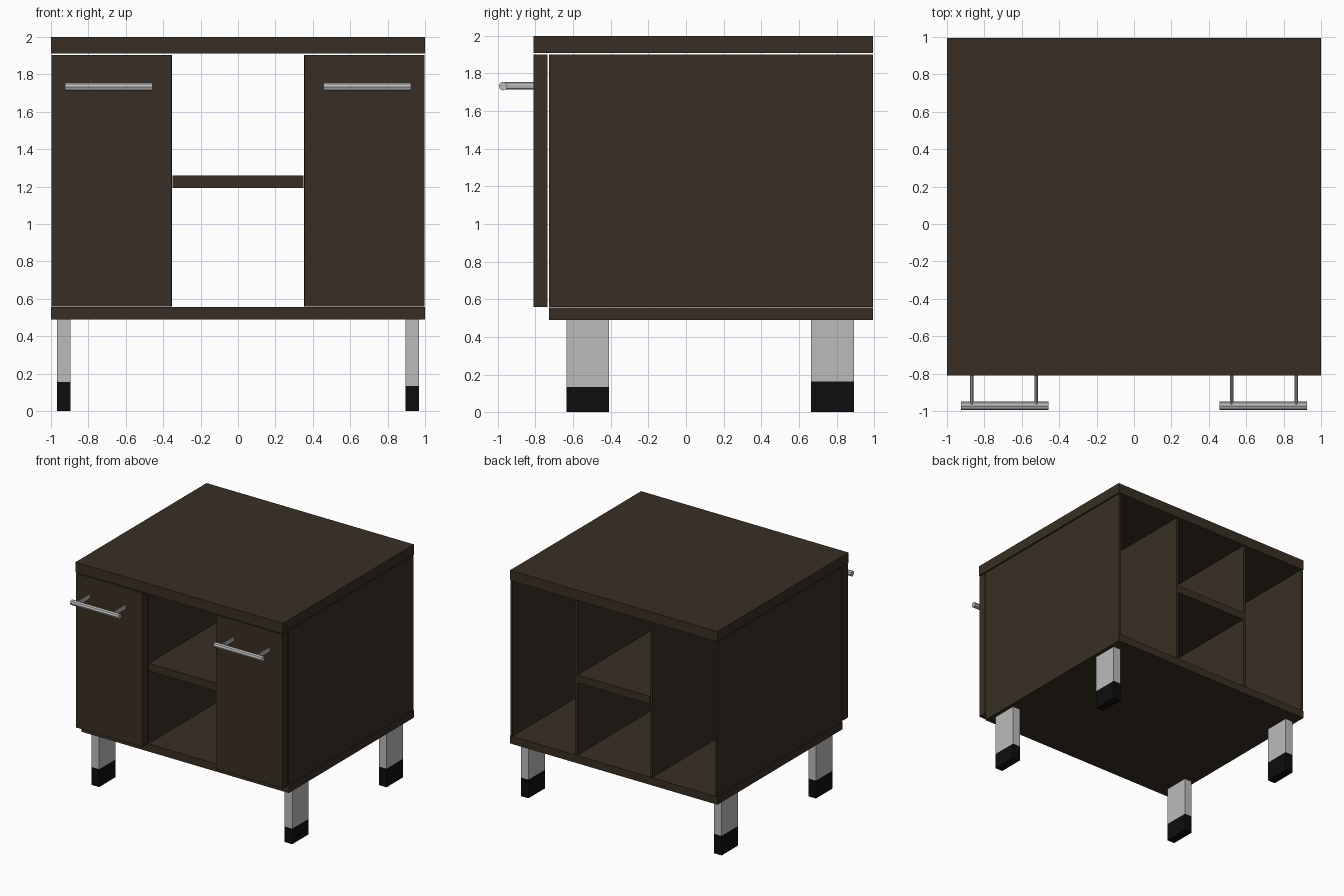
import bpy, bmesh, math
from mathutils import Matrix

if "Cube" in bpy.data.objects:
    bpy.data.objects.remove(bpy.data.objects["Cube"])

def material(name, rgb):
    m = bpy.data.materials.new(name)
    m.diffuse_color = (*rgb, 1)
    m.use_nodes = True
    m.node_tree.nodes["Principled BSDF"].inputs["Base Color"].default_value = m.diffuse_color
    return m

wood = material("dark brown wood", (0.040, 0.028, 0.018))
steel = material("light grey metal", (0.50, 0.50, 0.50))
black = material("black rubber", (0.004, 0.004, 0.004))

def finish(bm, name, mat):
    me = bpy.data.meshes.new(name)
    bm.to_mesh(me)
    bm.free()
    me.materials.append(mat)
    ob = bpy.data.objects.new(name, me)
    bpy.context.collection.objects.link(ob)
    return ob

def box(name, x, y, z, mat):
    x, y, z = sorted(x), sorted(y), sorted(z)
    bm = bmesh.new()
    bmesh.ops.create_cube(bm, size=1)
    for v in bm.verts:
        v.co = [r[0] if c < 0 else r[1] for c, r in zip(v.co, (x, y, z))]
    return finish(bm, name, mat)

def rod(name, centre, length, radii, axis, mat):
    # eight-sided rod along x or y with an optionally flattened section
    bm = bmesh.new()
    bmesh.ops.create_cone(bm, cap_ends=True, segments=8, radius1=1, radius2=1, depth=length,
                          matrix=Matrix.Diagonal((radii[0], radii[1], 1, 1)))
    if axis == 'X':
        rot = Matrix.Rotation(math.pi / 2, 4, 'Y')
    else:
        rot = Matrix.Rotation(math.pi / 2, 4, 'X')
    bmesh.ops.transform(bm, matrix=Matrix.Translation(centre) @ rot, verts=bm.verts)
    return finish(bm, name, mat)

BACK, FRONT, DOOR = 0.995, -0.728, -0.81

# Carcass boards
box("top_board", (-1, 1), (DOOR, BACK), (1.91, 2.0), wood)
box("bottom_board", (-1, 1), (FRONT, BACK), (0.49, 0.557), wood)
box("middle_shelf", (-0.35, 0.35), (FRONT, BACK), (1.193, 1.26), wood)

for s, side in ((-1, "left"), (1, "right")):
    box(side + "_side_panel", (s * 0.975, s * 0.996), (FRONT, BACK), (0.56, 1.902), wood)
    box(side + "_divider", (s * 0.352, s * 0.372), (FRONT, BACK), (0.56, 1.902), wood)
    box(side + "_door", (s * 0.355, s * 0.996), (DOOR, -0.737), (0.56, 1.902), wood)

    # Handle bar on two flattened posts
    rod(side + "_handle_bar", (s * 0.691, -0.972, 1.733), 0.466, (0.023, 0.023), 'X', steel)
    for i, px in enumerate((0.522, 0.867)):
        rod(f"{side}_handle_post_{i + 1}", (s * px, -0.887, 1.735), 0.155,
            (0.009, 0.02), 'Y', steel)

# Legs with black feet of slightly different heights
for name, s, y, h in (("front_left", -1, (-0.635, -0.408), 0.155),
                      ("front_right", 1, (-0.635, -0.408), 0.135),
                      ("back_left", -1, (0.663, 0.892), 0.17),
                      ("back_right", 1, (0.663, 0.892), 0.162)):
    x = (s * 0.895, s * 0.968)
    box(name + "_leg", x, y, (h, 0.49), steel)
    box(name + "_foot", x, y, (0, h), black)
